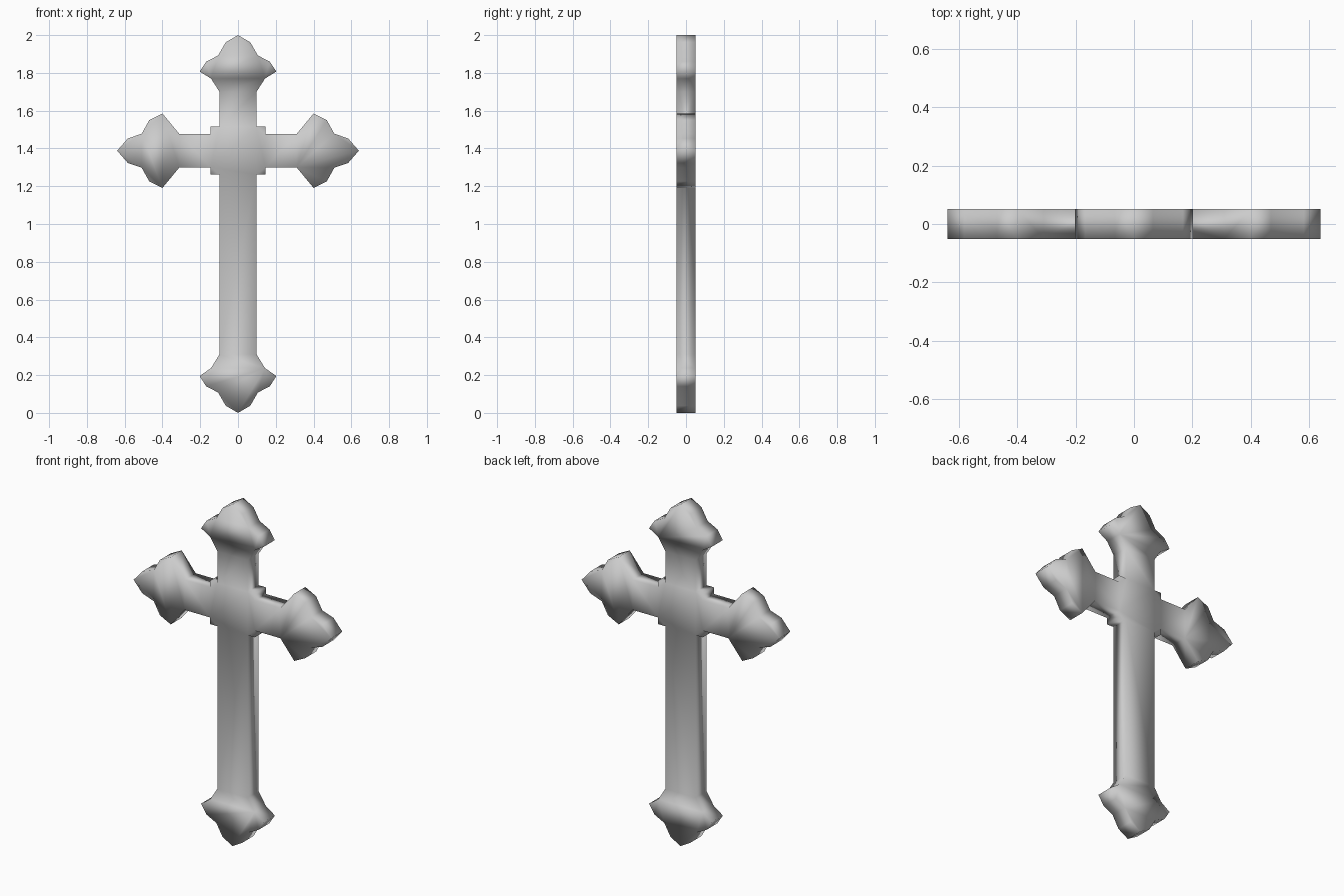
import bpy, bmesh

if "Cube" in bpy.data.objects:
    bpy.data.objects.remove(bpy.data.objects["Cube"])

HALF_DEPTH = 0.051
ARM_Z = 1.388

# Half outlines of the pointed ends: (half width, height)
foot = [(0.098, 0.31), (0.143, 0.237), (0.203, 0.195), (0.168, 0.14),
        (0.105, 0.108), (0.065, 0.038), (0, 0)]
head = [(w, 2 - h if h < 0.3 else 1.70) for w, h in foot]
head[1] = (0.143, 1.77)
head[2] = (0.203, 1.807)
# Arm end: (half width, distance along x)
arm_tip = [(0.088, 0.31), (0.197, 0.40), (0.162, 0.47), (0.09, 0.51),
           (0.065, 0.583), (0, 0.64)]


def mirrored(half):
    """Close a half outline into a symmetric polygon."""
    return half + [(-w, h) for w, h in reversed(half) if w > 0]


def box(x0, x1, z0, z1):
    return [(x0, z0), (x1, z0), (x1, z1), (x0, z1)]


regions = [mirrored(head), mirrored(foot)]

# Shaft above and below the crossing
regions += [box(-0.098, 0.098, 1.515, 1.70), box(-0.098, 0.098, 0.31, ARM_Z - 0.127)]

# Arms and their pointed ends
for s in (-1, 1):
    regions.append(box(s * 0.145, s * 0.31, ARM_Z - 0.088, ARM_Z + 0.088))
    regions.append([(s * d, ARM_Z + w) for w, d in mirrored(arm_tip)])

# Central block with the joints to shaft and arms
corner = [(0.098, 0.127), (0.145, 0.127), (0.145, 0.088)]
block = corner + [(x, -z) for x, z in reversed(corner)]
block += [(-x, -z) for x, z in block]
regions.append([(x, ARM_Z + z) for x, z in block])

# Weld the front regions and extrude to the back
bm = bmesh.new()
for pts in regions:
    bm.faces.new([bm.verts.new((x, -HALF_DEPTH, z)) for x, z in pts])
bmesh.ops.remove_doubles(bm, verts=bm.verts, dist=0.002)
ext = bmesh.ops.extrude_face_region(bm, geom=bm.faces[:], use_keep_orig=True)
moved = [v for v in ext["geom"] if isinstance(v, bmesh.types.BMVert)]
bmesh.ops.translate(bm, verts=moved, vec=(0, 2 * HALF_DEPTH, 0))
bmesh.ops.recalc_face_normals(bm, faces=bm.faces)
for f in bm.faces:
    f.smooth = True  # soft shading across the whole piece

mesh = bpy.data.meshes.new("cross")
bm.to_mesh(mesh)
bm.free()
bpy.context.collection.objects.link(bpy.data.objects.new("cross", mesh))
